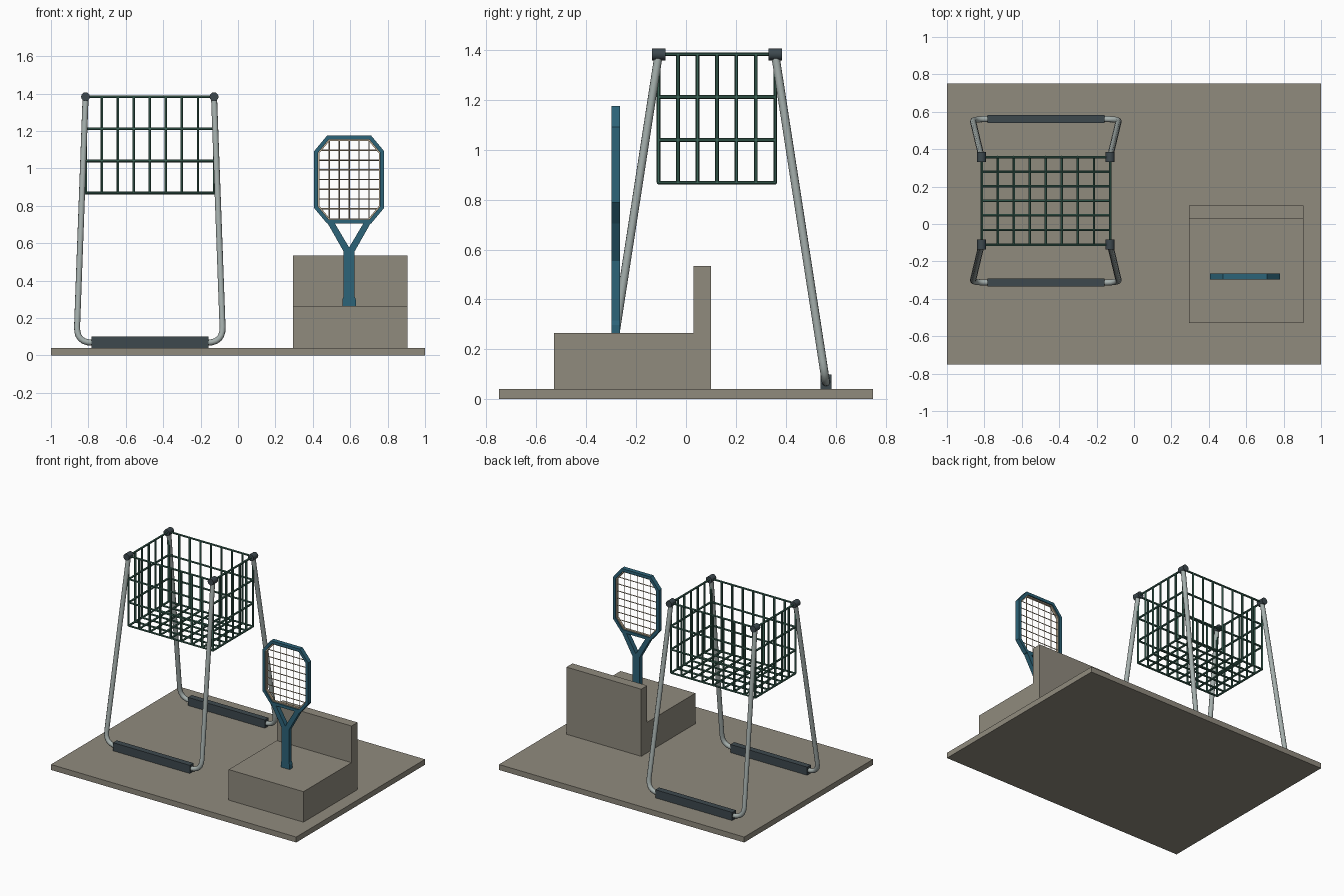
import bpy, bmesh
from mathutils import Vector

if "Cube" in bpy.data.objects:
    bpy.data.objects.remove(bpy.data.objects["Cube"])


def material(name, rgb):
    m = bpy.data.materials.new(name)
    m.diffuse_color = (*[c ** 2.2 for c in rgb], 1)
    m.use_nodes = True
    m.node_tree.nodes["Principled BSDF"].inputs["Base Color"].default_value = m.diffuse_color
    return m


STONE = material("stone", (0.56, 0.54, 0.49))
STEEL = material("steel", (0.64, 0.68, 0.67))
RUBBER = material("rubber", (0.25, 0.29, 0.31))
GREEN = material("green_wire", (0.24, 0.39, 0.34))
TEAL = material("teal", (0.19, 0.39, 0.47))
STRING = material("string", (0.75, 0.68, 0.58))


def finish(name, bm, mat, smooth=False):
    bmesh.ops.recalc_face_normals(bm, faces=bm.faces)
    me = bpy.data.meshes.new(name)
    bm.to_mesh(me)
    bm.free()
    me.materials.append(mat)
    ob = bpy.data.objects.new(name, me)
    bpy.context.collection.objects.link(ob)
    if smooth:
        bpy.context.view_layer.objects.active = ob
        ob.select_set(True)
        bpy.ops.object.shade_smooth_by_angle(angle=0.9)
        ob.select_set(False)
    return ob


def prism(bm, pts, y0, y1):
    """Extrude an x-z outline along y."""
    f = bm.faces.new([bm.verts.new((x, y0, z)) for x, z in pts])
    r = bmesh.ops.extrude_face_region(bm, geom=[f])
    vs = [v for v in r["geom"] if isinstance(v, bmesh.types.BMVert)]
    bmesh.ops.translate(bm, verts=vs, vec=(0, y1 - y0, 0))


def box(name, lo, hi, mat):
    bm = bmesh.new()
    prism(bm, [(lo[0], lo[2]), (hi[0], lo[2]), (hi[0], hi[2]), (lo[0], hi[2])], lo[1], hi[1])
    return finish(name, bm, mat)


def rod(bm, a, b, r, sides=6):
    a, b = Vector(a), Vector(b)
    d = b - a
    mat = d.to_track_quat('Z', 'Y').to_matrix().to_4x4()
    mat.translation = (a + b) / 2
    bmesh.ops.create_cone(bm, cap_ends=True, segments=sides, radius1=r, radius2=r,
                          depth=d.length, matrix=mat)


# Ground slab and stepped block
box("base_slab", (-1, -0.75, 0), (1, 0.75, 0.04), STONE)
bm = bmesh.new()
side = [(-0.53, 0.04), (0.10, 0.04), (0.10, 0.535), (0.03, 0.535), (0.03, 0.265), (-0.53, 0.265)]
prism(bm, side, -0.905, -0.295)
for v in bm.verts:
    v.co = (-v.co.y, v.co.x, v.co.z)
finish("step_block", bm, STONE)

# Wire basket: rings, uprights and floor grid
CX, CY = -0.4715, 0.124
HX, HY, Z0, Z1, W = 0.3435, 0.234, 0.868, 1.383, 0.0075
bm = bmesh.new()
for k in range(4):
    z = Z0 + (Z1 - Z0) * k / 3
    for s in (-1, 1):
        rod(bm, (CX - HX, CY + s * HY, z), (CX + HX, CY + s * HY, z), W)
        rod(bm, (CX + s * HX, CY - HY, z), (CX + s * HX, CY + HY, z), W)
for i in range(9):
    x = CX - HX + 2 * HX * i / 8
    for s in (-1, 1):
        rod(bm, (x, CY + s * HY, Z0), (x, CY + s * HY, Z1), W)
    if 0 < i < 8:
        rod(bm, (x, CY - HY, Z0), (x, CY + HY, Z0), W)
for j in range(1, 6):
    y = CY - HY + 2 * HY * j / 6
    for s in (-1, 1):
        rod(bm, (CX + s * HX, y, Z0), (CX + s * HX, y, Z1), W)
    rod(bm, (CX - HX, y, Z0), (CX + HX, y, Z0), W)
finish("wire_basket", bm, GREEN, True)


def fillet(p, c, n, r, steps=6):
    """Rounded corner points at c between p and n."""
    a, b = c + (p - c).normalized() * r, c + (n - c).normalized() * r
    ts = [i / steps for i in range(steps + 1)]
    return [a * (1 - t) ** 2 + c * 2 * t * (1 - t) + b * t * t for t in ts]


# U-shaped tube legs, foot sleeves and top joints
for s, tag in ((-1, "front"), (1, "back")):
    yf = CY + s * 0.437
    top = [Vector((CX + k * HX, CY + s * HY, 1.38)) for k in (-1, 1)]
    low = [Vector((CX + k * 0.392, yf, 0.068)) for k in (-1, 1)]
    path = ([top[0]] + fillet(top[0], low[0], low[1], 0.085)
            + fillet(low[0], low[1], top[1], 0.085) + [top[1]])
    cu = bpy.data.curves.new(tag + "_leg_tube", 'CURVE')
    cu.dimensions = '3D'
    cu.bevel_depth = 0.0165
    cu.bevel_resolution = 3
    cu.use_fill_caps = True
    sp = cu.splines.new('POLY')
    sp.points.add(len(path) - 1)
    for q, p in zip(sp.points, path):
        q.co = (*p, 1)
    cu.materials.append(STEEL)
    bpy.context.collection.objects.link(bpy.data.objects.new(tag + "_leg_tube", cu))
    box(tag + "_foot_sleeve", (CX - 0.313, yf - 0.022, 0.04), (CX + 0.313, yf + 0.022, 0.1), RUBBER)
    bm = bmesh.new()
    for t in top:
        rod(bm, (t.x, t.y - 0.027, 1.383), (t.x, t.y + 0.027, 1.383), 0.024, 12)
    finish(tag + "_corner_joints", bm, RUBBER, True)

# Racket head: nested octagon rings
RX, RY, RZ = 0.594, -0.281, 0.94


def octagon(d):
    a, b = 0.187 - d, 0.235 - d
    e, f = 0.118 - d * 0.47, 0.152 - d * 0.39
    return [(RX + x, RZ + z) for x, z in
            ((e, b), (a, f), (a, -f), (e, -b), (-e, -b), (-a, -f), (-a, f), (-e, b))]


def ring(bm, d0, d1, h):
    loops = [[bm.verts.new((x, RY + y, z)) for x, z in octagon(d)]
             for d, y in ((d0, -h), (d0, h), (d1, h), (d1, -h))]
    for k in range(4):
        A, B = loops[k], loops[(k + 1) % 4]
        for i in range(8):
            j = (i + 1) % 8
            bm.faces.new((A[i], A[j], B[j], B[i]))


bm = bmesh.new()
ring(bm, 0, 0.021, 0.017)
finish("racket_frame", bm, TEAL)

# Throat and flared handle in one outline
half = [(0.08, 0.712), (0.118, 0.712), (0.029, 0.555), (0.029, 0.315), (0.036, 0.298), (0.036, 0.265)]
outline = [(RX, 0.577)] + [(RX + x, z) for x, z in half] + [(RX - x, z) for x, z in reversed(half)]
bm = bmesh.new()
prism(bm, outline, RY - 0.017, RY + 0.017)
finish("racket_throat_handle", bm, TEAL)

# Strings clipped to the head, with a pale inner rim
bm = bmesh.new()
ring(bm, 0.021, 0.028, 0.008)
AX, AZ, EX, EZ = 0.163, 0.211, 0.107, 0.143


def reach(u, e, a, f, b):
    """Half length of a string at offset u inside the octagon."""
    u = abs(u)
    return b if u <= e else b + (f - b) * (u - e) / (a - e)


for i in range(-2, 3):
    u = i * 0.053
    h = reach(u, EX, AX, EZ, AZ)
    rod(bm, (RX + u, RY, RZ - h), (RX + u, RY, RZ + h), 0.0035, 4)
for i in range(-3, 4):
    u = i * 0.052
    h = reach(u, EZ, AZ, EX, AX)
    rod(bm, (RX - h, RY, RZ + u), (RX + h, RY, RZ + u), 0.0035, 4)
finish("racket_strings", bm, STRING)
